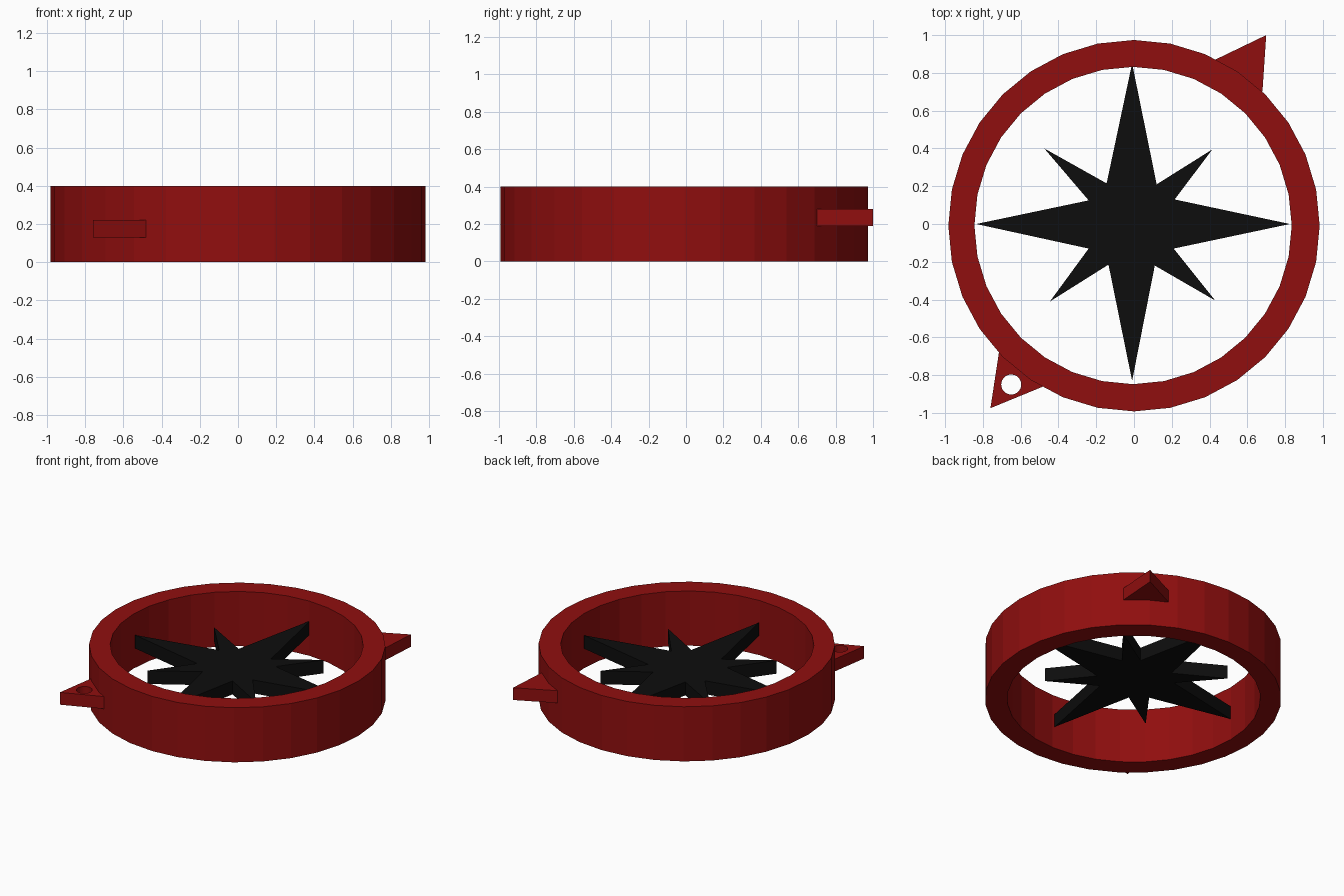
import bpy, bmesh, math

if "Cube" in bpy.data.objects:
    bpy.data.objects.remove(bpy.data.objects["Cube"])


def material(name, rgb):
    m = bpy.data.materials.new(name)
    m.diffuse_color = (*rgb, 1)
    m.use_nodes = True
    m.node_tree.nodes["Principled BSDF"].inputs["Base Color"].default_value = m.diffuse_color
    return m


RED = material("deep_red", (0.28, 0.0045, 0.0045))
BLACK = material("black", (0.004, 0.004, 0.004))


def circle(r, cx, cy, n=32):
    return [(cx + r * math.sin(2 * math.pi * i / n),
             cy + r * math.cos(2 * math.pi * i / n)) for i in range(n)]


def finish(name, bm, mat):
    bmesh.ops.recalc_face_normals(bm, faces=bm.faces)
    me = bpy.data.meshes.new(name)
    bm.to_mesh(me)
    bm.free()
    me.materials.append(mat)
    ob = bpy.data.objects.new(name, me)
    bpy.context.collection.objects.link(ob)
    return ob


def prism(name, outline, z0, z1, mat):
    """Extrude a flat outline from z0 up to z1."""
    bm = bmesh.new()
    lo = [bm.verts.new((x, y, z0)) for x, y in outline]
    hi = [bm.verts.new((x, y, z1)) for x, y in outline]
    bm.faces.new(lo[::-1])
    bm.faces.new(hi)
    n = len(outline)
    for i in range(n):
        j = (i + 1) % n
        bm.faces.new((lo[i], lo[j], hi[j], hi[i]))
    return finish(name, bm, mat)


# Outer ring: four loops joined into a square-section band
bm = bmesh.new()
outer, inner = circle(0.983, 0, -0.009), circle(0.84, -0.005, -0.008)
loops = [[bm.verts.new((x, y, z)) for x, y in pts]
         for pts, z in ((outer, 0), (outer, 0.4), (inner, 0.4), (inner, 0))]
for k in range(4):
    a, b = loops[k], loops[(k + 1) % 4]
    for i in range(32):
        j = (i + 1) % 32
        bm.faces.new((a[i], a[j], b[j], b[i]))
finish("ring", bm, RED)

# Eight-pointed star: long and short tips with valleys between
star = [(-0.01, 0.85), (0.12, 0.21), (0.415, 0.395), (0.215, 0.13),
        (0.825, 0.0), (0.21, -0.13), (0.43, -0.405), (0.11, -0.22),
        (-0.01, -0.83), (-0.135, -0.215), (-0.445, -0.41), (-0.24, -0.13),
        (-0.835, 0.0), (-0.24, 0.125), (-0.475, 0.40), (-0.145, 0.215)]
prism("star", star, 0.15, 0.248, BLACK)

# Pointed tabs on opposite sides of the ring
prism("back_tab", [(0.70, 1.0), (0.43, 0.87), (0.50, 0.75), (0.68, 0.70)],
      0.19, 0.28, RED)
front_tab = prism("front_tab", [(-0.76, -0.975), (-0.48, -0.86),
                                (-0.55, -0.74), (-0.715, -0.68)],
                  0.13, 0.22, RED)

# Round hole through the front tab
cutter = prism("hole_cutter", circle(0.053, -0.65, -0.85), 0.05, 0.3, RED)
cutter.hide_render = True
cutter.hide_set(True)
cut = front_tab.modifiers.new("hole", 'BOOLEAN')
cut.operation = 'DIFFERENCE'
cut.solver = 'EXACT'
cut.object = cutter
